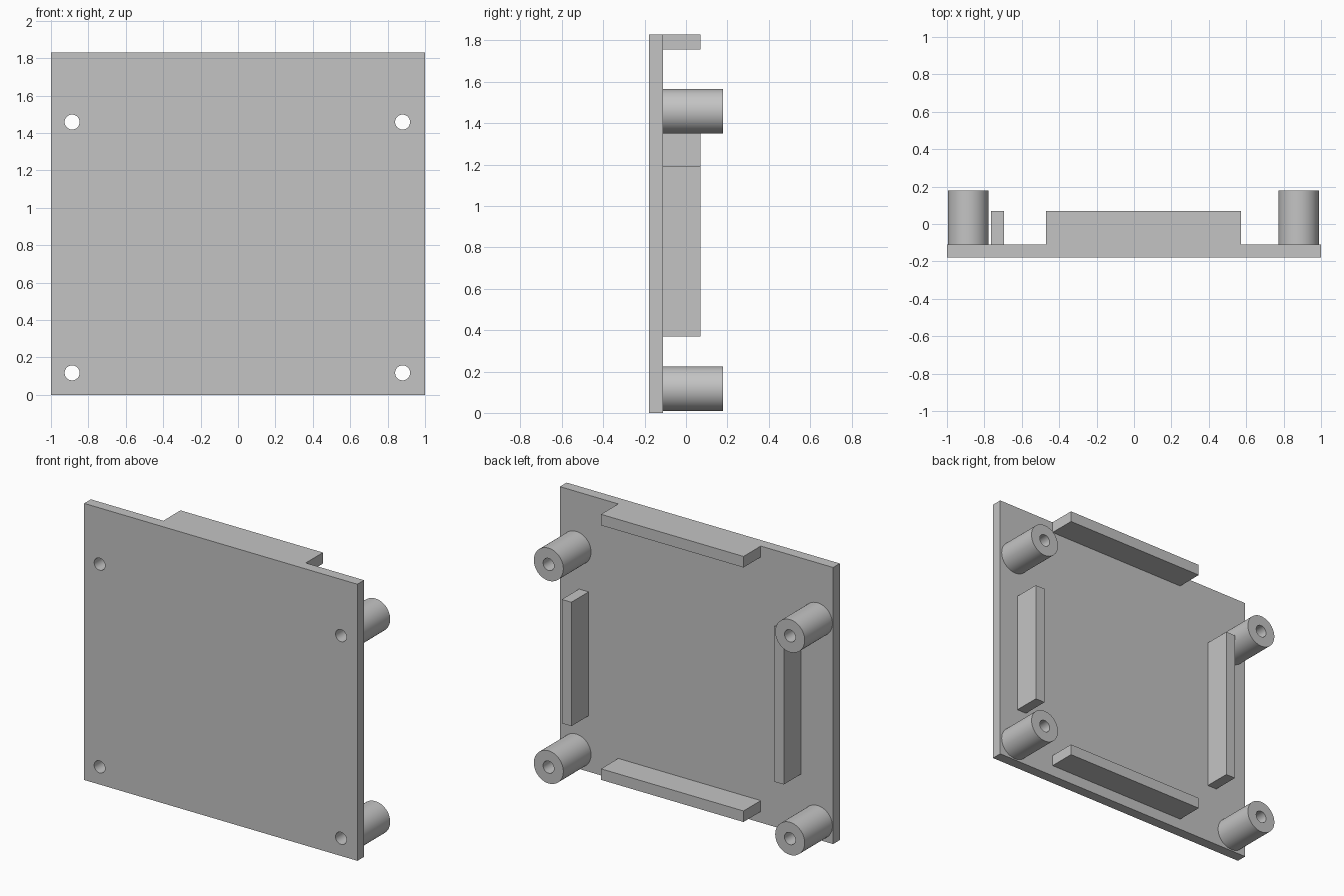
import bpy
import bmesh
from math import tau, radians
from mathutils import Matrix, Vector

cube = bpy.data.objects.get("Cube")
if cube:
    bpy.data.objects.remove(cube, do_unlink=True)

grey = bpy.data.materials.new("plain grey")
grey.use_nodes = True
grey.diffuse_color = (0.55, 0.55, 0.55, 1)
grey.node_tree.nodes["Principled BSDF"].inputs["Base Color"].default_value = grey.diffuse_color

FRONT, BACK = -0.18, -0.11      # plate faces
RIB_END, POST_END = 0.07, 0.18  # how far ribs and posts reach
HEIGHT = 1.83
POST_R, BORE_R = 0.108, 0.04
SEGMENTS = 48
POSTS = [(x, z) for x in (-0.887, 0.88) for z in (0.117, 1.458)]


def finish(name, bm):
    bmesh.ops.recalc_face_normals(bm, faces=bm.faces)
    mesh = bpy.data.meshes.new(name)
    bm.to_mesh(mesh)
    bm.free()
    mesh.materials.append(grey)
    obj = bpy.data.objects.new(name, mesh)
    bpy.context.collection.objects.link(obj)
    return obj


def box(name, xs, ys, zs):
    bm = bmesh.new()
    bmesh.ops.create_cube(bm, size=1)
    for v in bm.verts:
        v.co = [lo + (c + 0.5) * (hi - lo) for c, (lo, hi) in zip(v.co, (xs, ys, zs))]
    return finish(name, bm)


def lathe(bm, profile, x, z):
    """Spin a closed (radius, y) profile around a y-parallel axis."""
    verts = [bm.verts.new((x + r, y, z)) for r, y in profile]
    edges = [bm.edges.new((a, b)) for a, b in zip(verts, verts[1:] + verts[:1])]
    bmesh.ops.spin(bm, geom=verts + edges, cent=(x, 0, z), axis=(0, 1, 0),
                   angle=tau, steps=SEGMENTS, use_merge=True)
    bmesh.ops.remove_doubles(bm, verts=bm.verts, dist=0.0001)


def activate(obj):
    bpy.ops.object.select_all(action='DESELECT')
    obj.select_set(True)
    bpy.context.view_layer.objects.active = obj


# Plate with four through holes
plate = box("plate", (-1, 1), (FRONT, BACK), (0, HEIGHT))
bm = bmesh.new()
for x, z in POSTS:
    bmesh.ops.create_cone(bm, cap_ends=True, segments=SEGMENTS, radius1=BORE_R,
                          radius2=BORE_R, depth=1,
                          matrix=Matrix.Translation((x, 0, z)) @ Matrix.Rotation(radians(90), 4, 'X'))
cutter = finish("hole_cutter", bm)
cutter.hide_render = True
cut = plate.modifiers.new("holes", 'BOOLEAN')
cut.operation = 'DIFFERENCE'
cut.solver = 'EXACT'
cut.object = cutter
activate(plate)
bpy.ops.object.modifier_apply(modifier=cut.name)
bpy.data.objects.remove(cutter, do_unlink=True)
bpy.ops.object.shade_smooth_by_angle(angle=radians(30))

# Hollow corner posts
for (x, z), corner in zip(POSTS, ("lower_right", "upper_right", "lower_left", "upper_left")):
    bm = bmesh.new()
    lathe(bm, [(BORE_R, BACK), (POST_R, BACK), (POST_R, POST_END), (BORE_R, POST_END)], x, z)
    activate(finish(corner + "_post", bm))
    bpy.ops.object.shade_smooth_by_angle(angle=radians(30))

# Ribs along the four sides
DEPTH = (BACK, RIB_END)
box("top_rib", (-0.47, 0.573), DEPTH, (HEIGHT - 0.073, HEIGHT))
box("bottom_rib", (-0.47, 0.573), DEPTH, (0.073, 0.146))
box("left_rib", (0.79, 0.86), DEPTH, (0.37, 1.19))
box("right_rib", (-0.765, -0.695), DEPTH, (0.40, 1.43))
